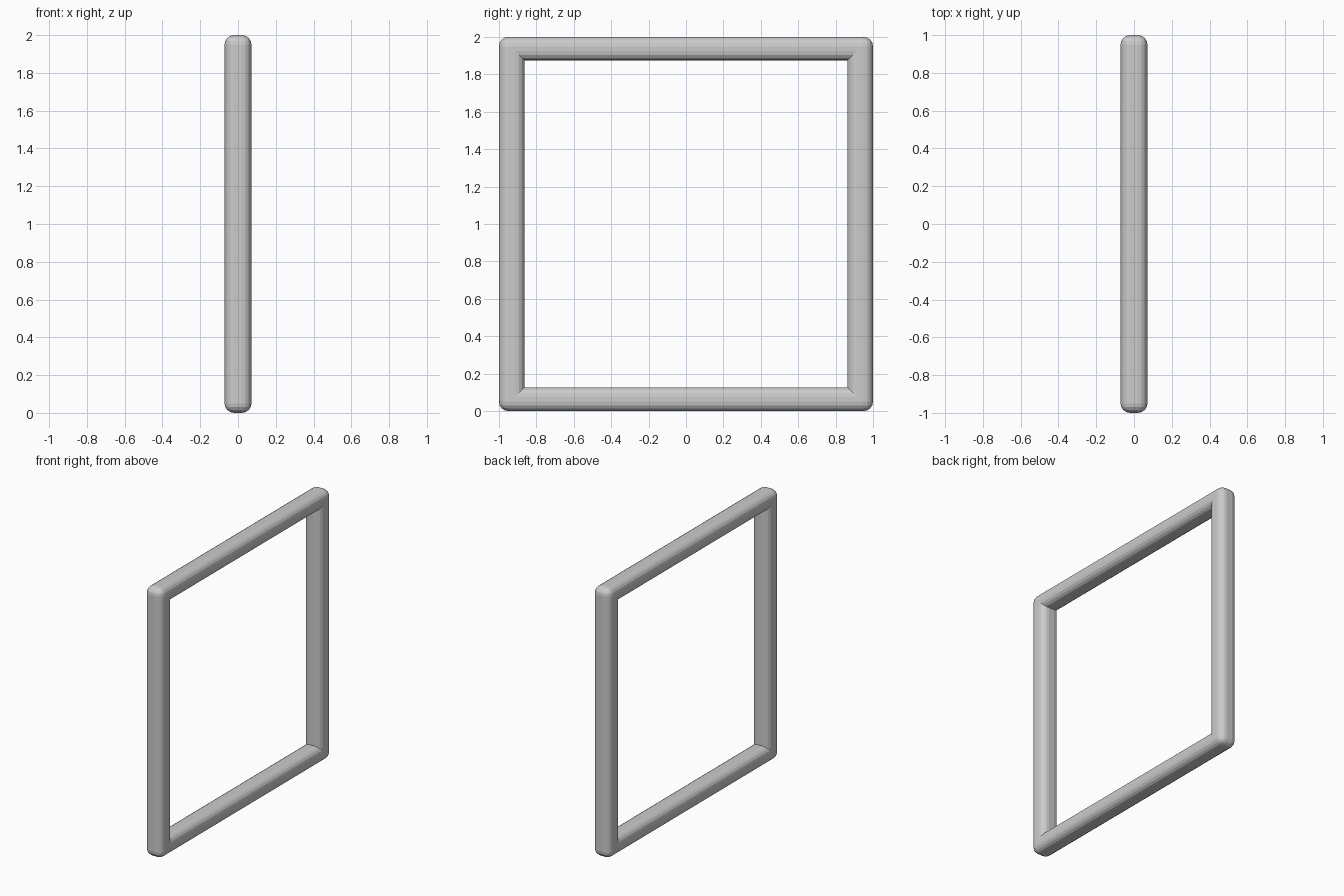
import bpy, bmesh

if "Cube" in bpy.data.objects:
    bpy.data.objects.remove(bpy.data.objects["Cube"])

# Frame sizes: half depth in x, outer and inner rectangles in (y, z)
HALF_X = 0.071
OUTER = [(-1, 0), (1, 0), (1, 2), (-1, 2)]
INNER = [(-0.863, 0.127), (0.863, 0.127), (0.863, 1.874), (-0.863, 1.874)]

bm = bmesh.new()


def ring(points, x):
    return [bm.verts.new((x, y, z)) for y, z in points]


outer_f, outer_b = ring(OUTER, HALF_X), ring(OUTER, -HALF_X)
inner_f, inner_b = ring(INNER, HALF_X), ring(INNER, -HALF_X)

# Mitred square frame
for i in range(4):
    j = (i + 1) % 4
    for a, b in ((outer_f, inner_f), (inner_f, inner_b),
                 (inner_b, outer_b), (outer_b, outer_f)):
        bm.faces.new((a[i], a[j], b[j], b[i]))
bmesh.ops.recalc_face_normals(bm, faces=bm.faces[:])

# Round all long edges and outer corners; inner corners stay sharp
inner = set(inner_f + inner_b)
edges = []
for e in bm.edges:
    a, b = e.verts
    along_x = abs(a.co.x - b.co.x) > 0.01
    miter = (a in inner) != (b in inner)
    if not miter and not (along_x and a in inner):
        edges.append(e)
bmesh.ops.bevel(bm, geom=edges, offset=0.05, offset_type='OFFSET',
                segments=4, profile=0.5, affect='EDGES')

# Merge the flat faces' leftovers into clean shading
mesh = bpy.data.meshes.new("square_frame")
bm.to_mesh(mesh)
bm.free()
frame = bpy.data.objects.new("square_frame", mesh)
bpy.context.collection.objects.link(frame)
